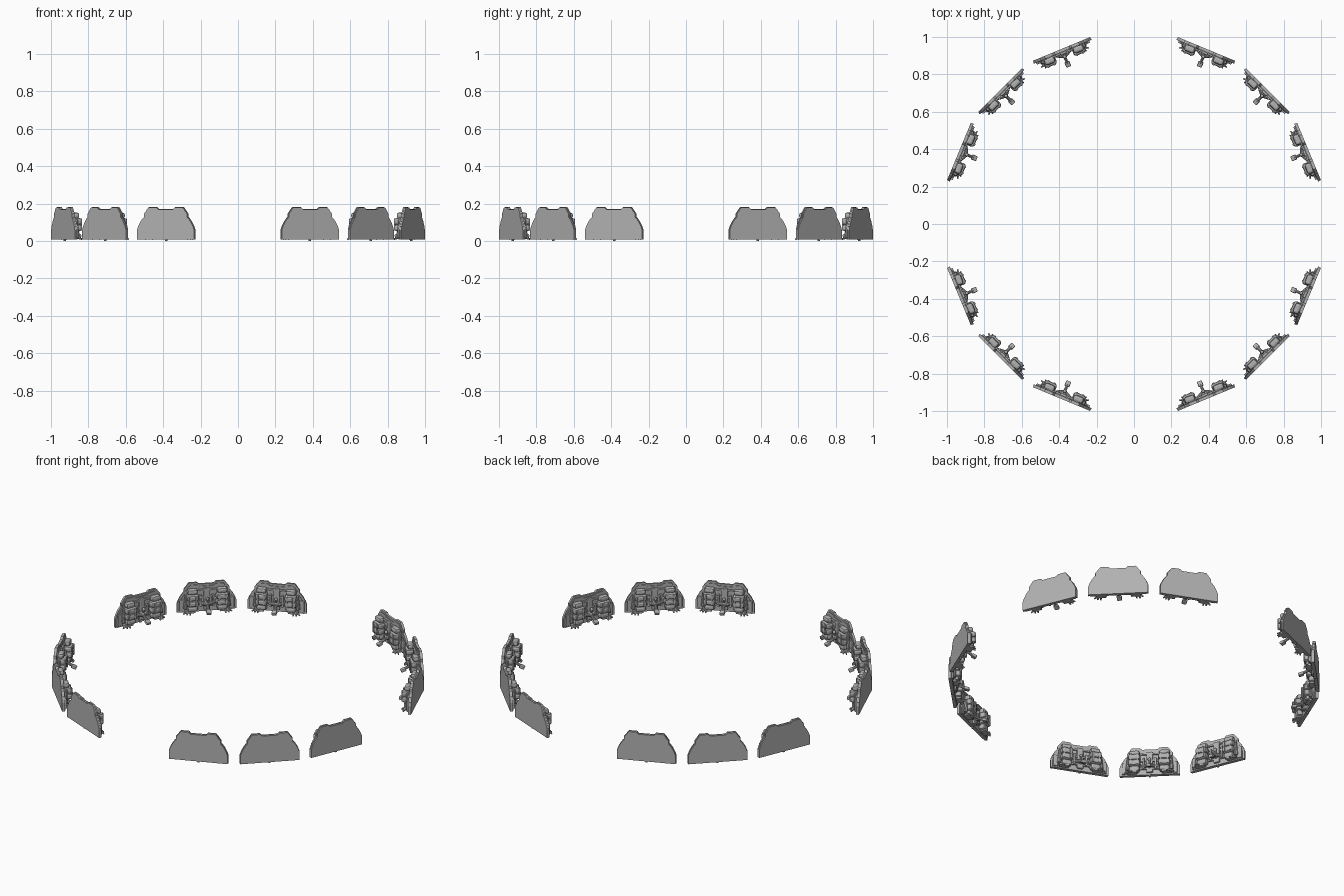
import bpy, bmesh, math
from mathutils import Matrix, Vector

if "Cube" in bpy.data.objects:
    bpy.data.objects.remove(bpy.data.objects["Cube"])

# Local unit frame: x along the plate, +y outward, z up
RING, COUNT = 1.013, 16
half_outline = [(.167, .008), (.167, .060), (.160, .080), (.146, .106), (.134, .122), (.127, .128),
                (.127, .146), (.116, .160), (.108, .172), (.099, .182), (.054, .182), (.043, .171)]


def plate(bm, y0, y1, shrink=0.0):
    """Mirrored outline extruded through the thickness."""
    k = 1 - shrink
    pts = [(x * k, .008 + (z - .008) * k) for x, z in half_outline]
    pts += [(-x, z) for x, z in reversed(pts)]
    face = bm.faces.new([bm.verts.new((x, y0, z)) for x, z in pts])
    out = bmesh.ops.extrude_face_region(bm, geom=[face])
    moved = [g for g in out['geom'] if isinstance(g, bmesh.types.BMVert)]
    bmesh.ops.translate(bm, verts=moved, vec=(0, y1 - y0, 0))


def box(bm, c, s, bevel=.004, rot=None):
    m = Matrix.Translation(c) @ (rot or Matrix()) @ Matrix.Diagonal((*s, 1))
    vs = bmesh.ops.create_cube(bm, size=1, matrix=m)['verts']
    edges = list({e for v in vs for e in v.link_edges})
    bmesh.ops.bevel(bm, geom=edges, offset=bevel, segments=2, affect='EDGES', profile=.5)


def rod(bm, a, b, r1, r2=None, n=10):
    a, b = Vector(a), Vector(b)
    d = b - a
    m = Matrix.Translation((a + b) / 2) @ d.to_track_quat('Z', 'Y').to_matrix().to_4x4()
    bmesh.ops.create_cone(bm, cap_ends=True, segments=n, radius1=r1,
                          radius2=r1 if r2 is None else r2, depth=d.length, matrix=m)


def make_backplate(bm):
    plate(bm, 0, -.008, .012)
    plate(bm, -.008, -.016)
    plate(bm, -.016, -.020, .07)


def make_frame(bm):
    # Cross rails, side fairings and central spine
    for z, w in ((.045, .25), (.095, .22), (.138, .17)):
        box(bm, (0, -.022, z), (w, .012, .011), .003)
    box(bm, (0, -.023, .085), (.036, .016, .13), .005)
    for s in (-1, 1):
        box(bm, (s * .139, -.021, .05), (.030, .012, .07), .004)
        box(bm, (s * .034, -.026, .075), (.012, .020, .07), .004)


def make_pods(bm):
    for s in (-1, 1):
        x = s * .083
        # Stacked rounded segments: centre z, height, depth, width
        for z, h, d, w in ((.036, .034, .038, .058), (.070, .036, .048, .068),
                           (.105, .036, .048, .068), (.136, .032, .036, .058)):
            box(bm, (x, -.016 - d / 2, z), (w, d, h), .012)
        # Straps running over the segments
        for o in (-.018, .018):
            box(bm, (x + o, -.063, .088), (.010, .008, .066), .002)
        # Side canister
        rod(bm, (s * .122, -.028, .035), (s * .116, -.028, .115), .012, .009)


def make_claws(bm):
    for s in (-1, 1):
        box(bm, (s * .096, -.036, .018), (.056, .030, .014), .004)
        # Short toes, grouped toward the outer side
        for x0, x1, y1 in ((.098, .100, -.066), (.108, .118, -.062), (.114, .136, -.050)):
            rod(bm, (s * x0, -.04, .020), (s * x1, y1, .010), .008, .004, 6)
    rod(bm, (0, -.010, .012), (0, -.010, 0), .006)


def make_centre_arm(bm):
    # Wide bracket, sloping arm and end block
    for s in (-1, 1):
        rod(bm, (s * .045, -.018, .060), (0, -.046, .056), .012, .008)
    rod(bm, (0, -.02, .062), (0, -.050, .056), .020, .009)
    rod(bm, (0, -.036, .058), (0, -.084, .034), .008)
    box(bm, (0, -.088, .030), (.028, .030, .018), .005, Matrix.Rotation(math.radians(20), 4, 'X'))
    rod(bm, (0, -.036, .058), (0, -.044, .088), .006)
    bmesh.ops.create_uvsphere(bm, u_segments=10, v_segments=6, radius=.010,
                              matrix=Matrix.Translation((0, -.045, .091)))


# Dark grey paint
grey = bpy.data.materials.new("dark_grey")
grey.diffuse_color = (.44, .44, .44, 1)
grey.use_nodes = True
grey.node_tree.nodes["Principled BSDF"].inputs["Base Color"].default_value = grey.diffuse_color

parts = {'backplate': make_backplate, 'mounting_frame': make_frame, 'pods': make_pods,
         'claws': make_claws, 'centre_arm': make_centre_arm}
meshes = {}
for name, build in parts.items():
    bm = bmesh.new()
    build(bm)
    bmesh.ops.recalc_face_normals(bm, faces=bm.faces[:])
    meshes[name] = bpy.data.meshes.new(name)
    bm.to_mesh(meshes[name])
    bm.free()
    meshes[name].materials.append(grey)

# Ring of units, leaving the four axis positions empty
for i in range(COUNT):
    if i % 4 == 0:
        continue
    a = math.tau * i / COUNT
    place = Matrix.Rotation(a - math.pi / 2, 4, 'Z') @ Matrix.Translation((0, RING, 0))
    for name, me in meshes.items():
        ob = bpy.data.objects.new(f"{name}_{i:02d}", me)
        ob.matrix_world = place
        bpy.context.collection.objects.link(ob)
